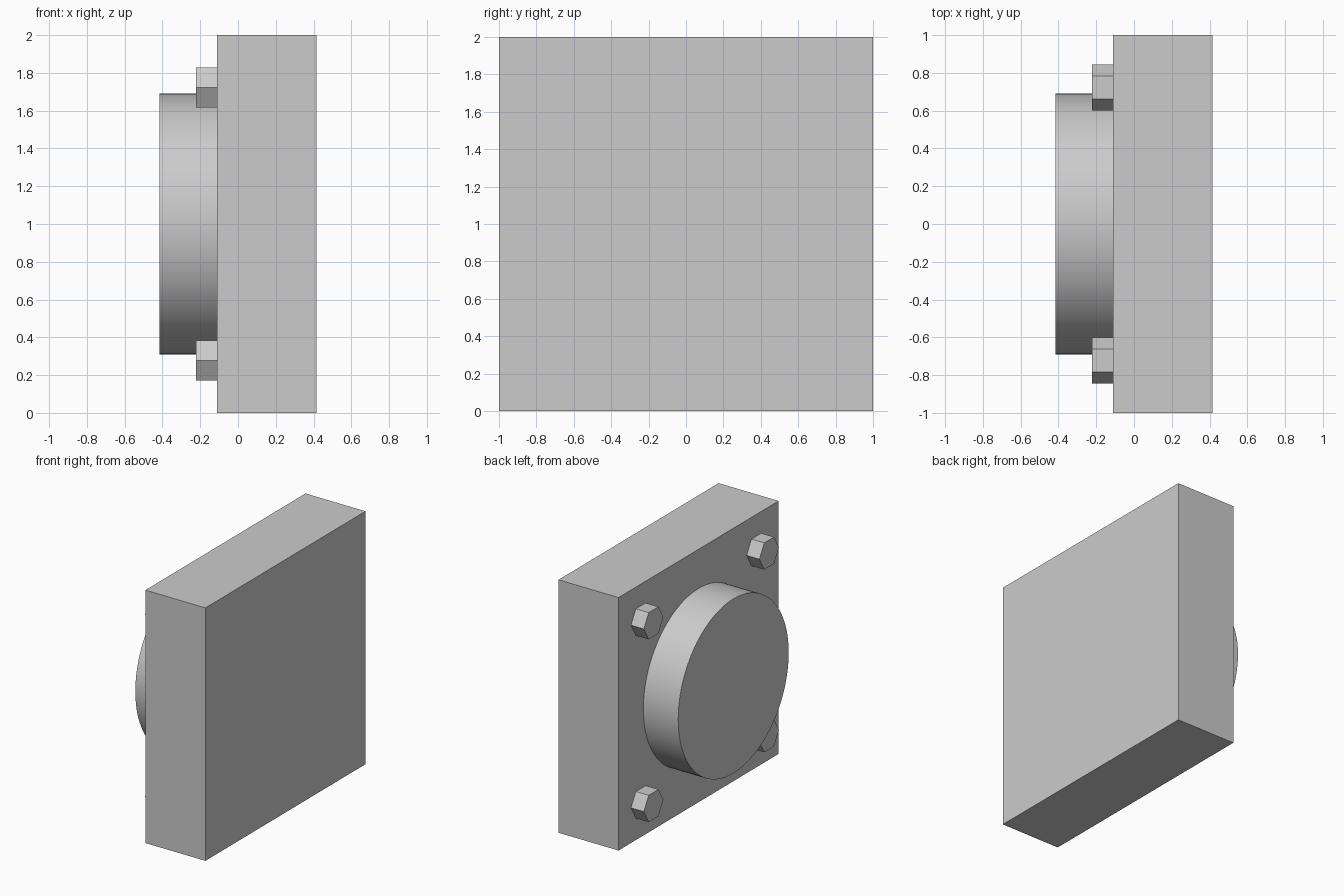
import bpy
from math import pi, radians

if "Cube" in bpy.data.objects:
    bpy.data.objects.remove(bpy.data.objects["Cube"], do_unlink=True)

# Single plain grey finish
grey = bpy.data.materials.new("plain_grey")
grey.use_nodes = True
COLOUR = (0.6, 0.6, 0.6, 1)
grey.diffuse_color = COLOUR
grey.node_tree.nodes["Principled BSDF"].inputs["Base Color"].default_value = COLOUR

PLATE_BACK, PLATE_FACE = 0.415, -0.11   # plate extent along x
MID = 1.0                               # height of the plate centre


def disc(name, radius, sides, outer_x, y, z):
    """Prism standing out of the plate face along -x."""
    bpy.ops.mesh.primitive_cylinder_add(
        vertices=sides, radius=radius, depth=PLATE_FACE - outer_x,
        location=((PLATE_FACE + outer_x) / 2, y, z), rotation=(0, pi / 2, 0))
    ob = bpy.context.object
    ob.name = name
    ob.data.materials.append(grey)
    return ob


# Square base plate
bpy.ops.mesh.primitive_cube_add(
    size=1, location=((PLATE_BACK + PLATE_FACE) / 2, 0, MID))
plate = bpy.context.object
plate.name = "base_plate"
plate.scale = (PLATE_BACK - PLATE_FACE, 2, 2)
bpy.ops.object.transform_apply(location=False, rotation=False, scale=True)
plate.data.materials.append(grey)

# Large round boss
disc("round_boss", 0.69, 96, -0.415, 0, MID)
bpy.ops.object.shade_smooth_by_angle(angle=radians(30))

# Hexagonal bolt heads at the corners, flats on top and bottom
OFFSET = 0.722
for y_side, y_name in ((-1, "front"), (1, "back")):
    for z_side, z_name in ((-1, "lower"), (1, "upper")):
        disc(f"bolt_head_{z_name}_{y_name}", 0.122, 6, -0.222,
             y_side * OFFSET, MID + z_side * OFFSET)
